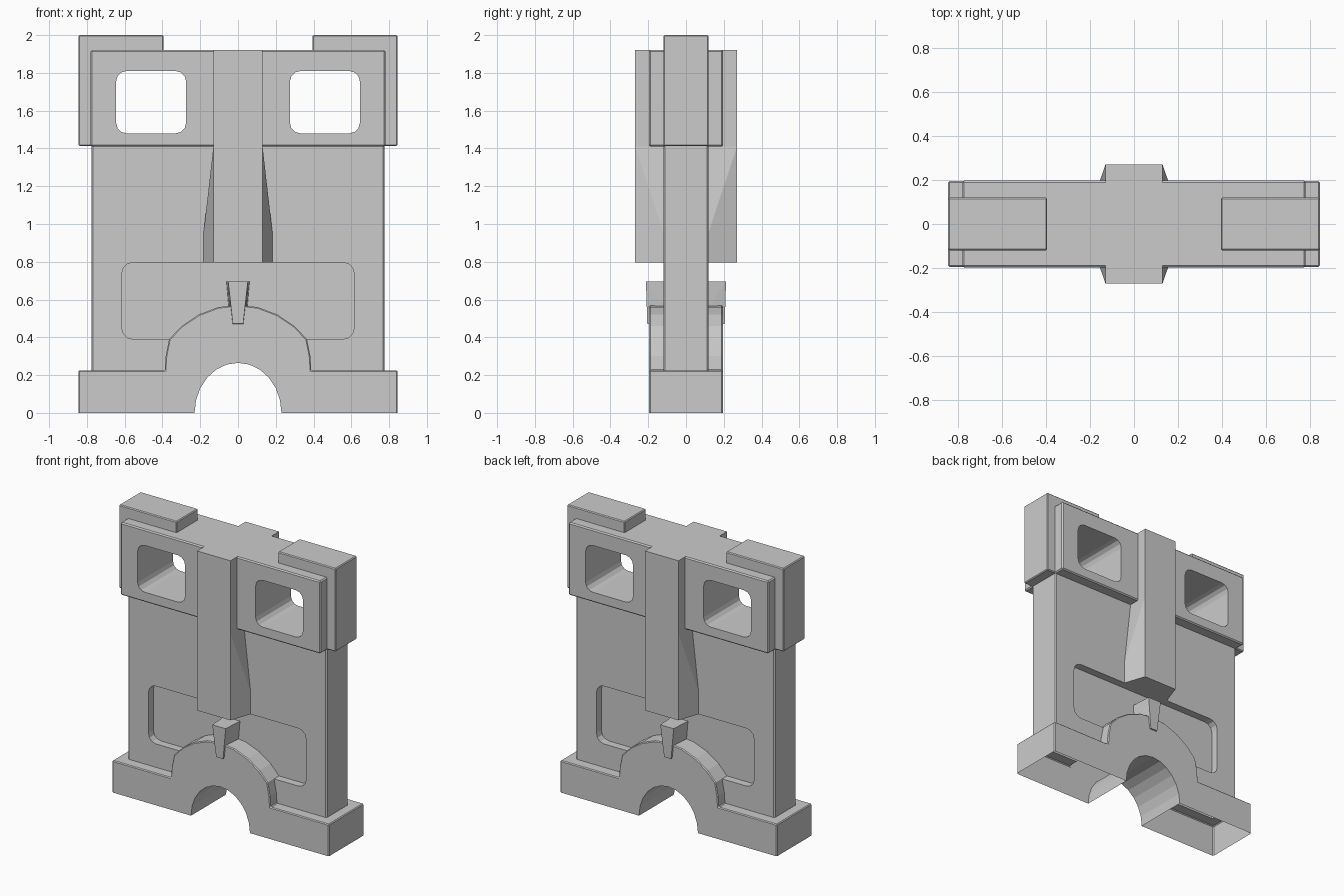
import bpy, bmesh, math

if "Cube" in bpy.data.objects:
    bpy.data.objects.remove(bpy.data.objects["Cube"])


def finish(name, bm, bevel=0.0):
    bmesh.ops.recalc_face_normals(bm, faces=bm.faces)
    if bevel:
        sharp = [e for e in bm.edges if e.calc_face_angle(0) > math.radians(35)]
        bmesh.ops.bevel(bm, geom=sharp, offset=bevel, segments=1, affect='EDGES')
    me = bpy.data.meshes.new(name)
    bm.to_mesh(me)
    bm.free()
    ob = bpy.data.objects.new(name, me)
    bpy.context.collection.objects.link(ob)
    return ob


def prism(name, pts, y0, y1, bevel=0.0):
    """Extrude an x/z outline along y."""
    bm = bmesh.new()
    f = bm.faces.new([bm.verts.new((x, y0, z)) for x, z in pts])
    r = bmesh.ops.extrude_face_region(bm, geom=[f])
    bmesh.ops.translate(bm, vec=(0, y1 - y0, 0),
                        verts=[v for v in r['geom'] if isinstance(v, bmesh.types.BMVert)])
    return finish(name, bm, bevel)


def box(name, x0, x1, y, z0, z1, bevel=0.0):
    return prism(name, [(x0, z0), (x1, z0), (x1, z1), (x0, z1)], -y, y, bevel)


def rounded(x0, x1, z0, z1, r, n=3):
    """Rounded rectangle outline."""
    pts = []
    for i, (cx, cz) in enumerate([(x1 - r, z1 - r), (x0 + r, z1 - r),
                                  (x0 + r, z0 + r), (x1 - r, z0 + r)]):
        for k in range(n + 1):
            a = math.pi / 2 * (i + k / n)
            pts.append((cx + r * math.cos(a), cz + r * math.sin(a)))
    return pts


def hull(name, pts):
    bm = bmesh.new()
    for p in pts:
        bm.verts.new(p)
    bmesh.ops.convex_hull(bm, input=bm.verts)
    return finish(name, bm)


def combine(target, tool, op):
    m = target.modifiers.new(op, 'BOOLEAN')
    m.operation, m.object, m.solver = op, tool, 'EXACT'
    bpy.context.view_layer.objects.active = target
    bpy.ops.object.modifier_apply(modifier=m.name)
    bpy.data.objects.remove(tool, do_unlink=True)


# Main wall with a sunken panel on both faces
wall = box("arched_wall", -0.775, 0.775, 0.12, -0.1, 1.8, 0.008)
panel = rounded(-0.615, 0.615, 0.39, 0.797, 0.06)
for s in (-1, 1):
    combine(wall, prism("panel_cutter", panel, s * 0.065, s * 0.3), 'DIFFERENCE')

# Base feet and raised arch as one profile
arc = [(0.388, 0.225), (0.383, 0.3), (0.365, 0.39), (0.3, 0.459),
       (0.21, 0.52), (0.105, 0.56)]
half = [(0.845, -0.1), (0.845, 0.225)] + arc
base = half + [(0, 0.572)] + [(-x, z) for x, z in reversed(half)]
combine(wall, prism("base_arch", base, -0.195, 0.195, 0.006), 'UNION')

# Head block and the two raised end blocks
combine(wall, box("head_block", -0.78, 0.78, 0.197, 1.41, 1.922, 0.008), 'UNION')
for s in (-1, 1):
    combine(wall, box("end_block", *sorted((s * 0.395, s * 0.845)), 0.12, 1.413, 2.0, 0.006), 'UNION')

# Central pillar, flared near its foot
combine(wall, box("pillar", -0.13, 0.13, 0.27, 0.797, 1.922), 'UNION')
for s in (-1, 1):
    flare = [(x * m, s * y, z) for m in (-1, 1) for x, y, z in
             [(0.13, 0.27, 0.797), (0.13, 0.27, 1.41), (0.185, 0.11, 0.797),
              (0.185, 0.11, 0.93), (0.13, 0.11, 1.41)]]
    combine(wall, hull("pillar_flare", flare), 'UNION')

# Keystones on both faces
for s in (-1, 1):
    key = [(x * m, s * y, z) for m in (-1, 1) for x, y, z in
           [(0.052, 0.212, 0.695), (0.027, 0.205, 0.472), (0.062, 0.05, 0.695),
            (0.042, 0.05, 0.465)]]
    combine(wall, hull("keystone", key), 'UNION')

# Arched tunnel and two window openings
n = 12
tunnel = [(0.23, -0.2)] + [(0.23 * math.cos(math.pi * k / n), 0.265 * math.sin(math.pi * k / n))
                           for k in range(n + 1)] + [(-0.23, -0.2)]
combine(wall, prism("tunnel_cutter", tunnel, -0.5, 0.5), 'DIFFERENCE')
for s in (-1, 1):
    window = rounded(*sorted((s * 0.275, s * 0.645)), 1.48, 1.81, 0.055)
    combine(wall, prism("window_cutter", window, -0.5, 0.5), 'DIFFERENCE')

# Trim flat at the ground, leaving the underside open
bm = bmesh.new()
bm.from_mesh(wall.data)
bmesh.ops.bisect_plane(bm, geom=bm.verts[:] + bm.edges[:] + bm.faces[:],
                       plane_co=(0, 0, 0), plane_no=(0, 0, 1), clear_inner=True)
bm.to_mesh(wall.data)
bm.free()
